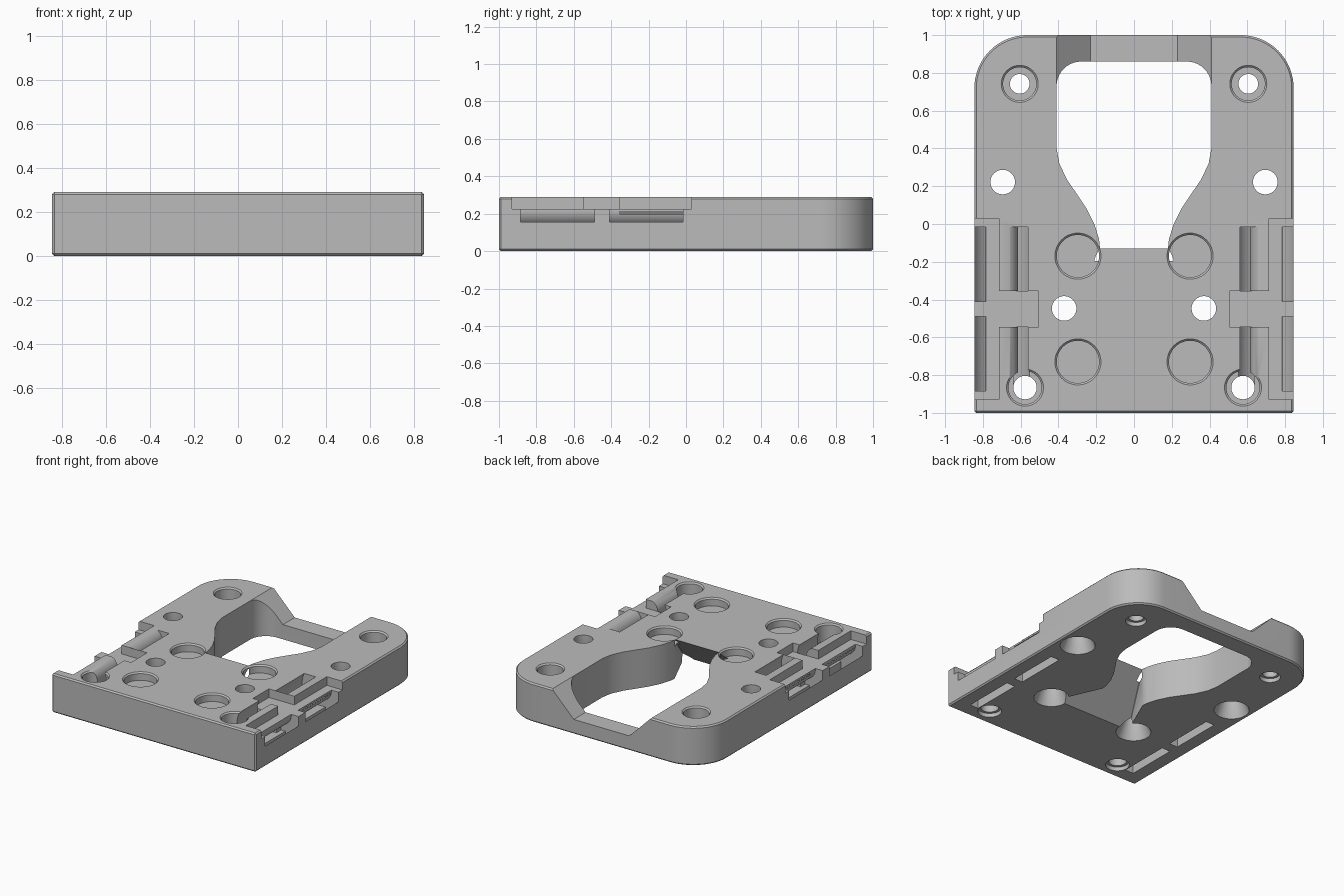
import bpy, bmesh, math
from mathutils import Vector

if "Cube" in bpy.data.objects:
    bpy.data.objects.remove(bpy.data.objects["Cube"], do_unlink=True)

H = 0.29    # plate thickness
W = 0.845   # half width

grey = bpy.data.materials.new("mid_grey")
grey.use_nodes = True
COLOUR = (0.5, 0.5, 0.5, 1)
grey.diffuse_color = COLOUR
grey.node_tree.nodes["Principled BSDF"].inputs["Base Color"].default_value = COLOUR


def to_object(name, bm):
    bmesh.ops.recalc_face_normals(bm, faces=bm.faces)
    mesh = bpy.data.meshes.new(name)
    bm.to_mesh(mesh)
    bm.free()
    mesh.materials.append(grey)
    obj = bpy.data.objects.new(name, mesh)
    bpy.context.scene.collection.objects.link(obj)
    return obj


def prism(name, points, low, high, axis="z"):
    """Extrude a 2D outline along z (points are x, y) or y (points are x, z)."""
    bm = bmesh.new()
    place = (lambda p: (p[0], p[1], low)) if axis == "z" else (lambda p: (p[0], low, p[1]))
    face = bm.faces.new([bm.verts.new(place(p)) for p in points])
    new = bmesh.ops.extrude_face_region(bm, geom=[face])["geom"]
    shift = Vector((0, 0, high - low)) if axis == "z" else Vector((0, high - low, 0))
    bmesh.ops.translate(bm, verts=[v for v in new if isinstance(v, bmesh.types.BMVert)], vec=shift)
    return to_object(name, bm)


def box(name, x0, x1, y0, y1, z0, z1):
    return prism(name, [(x0, y0), (x1, y0), (x1, y1), (x0, y1)], z0, z1)


def cone(name, x, y, r_low, r_high, z0, z1):
    bm = bmesh.new()
    bmesh.ops.create_cone(bm, cap_ends=True, segments=48, radius1=r_low, radius2=r_high, depth=z1 - z0)
    bmesh.ops.translate(bm, verts=bm.verts, vec=(x, y, (z0 + z1) / 2))
    return to_object(name, bm)


def arc(cx, cy, r, start, end, steps):
    return [(cx + r * math.cos(math.radians(start + (end - start) * i / steps)),
             cy + r * math.sin(math.radians(start + (end - start) * i / steps)))
            for i in range(steps + 1)]


def mirrored(points):
    return points + [(-x, y) for x, y in reversed(points)]


def apply_modifier(obj, mod):
    bpy.context.view_layer.objects.active = obj
    bpy.ops.object.modifier_apply(modifier=mod.name)


def cut(cutter):
    cutter.hide_render = True
    mod = plate.modifiers.new("cut", "BOOLEAN")
    mod.operation = "DIFFERENCE"
    mod.solver = "EXACT"
    mod.object = cutter
    apply_modifier(plate, mod)
    bpy.data.objects.remove(cutter, do_unlink=True)


# Base plate with rounded rear corners and a fine chamfer
R = 0.28
plate = prism("mounting_plate", mirrored([(W, -1)] + arc(W - R, 1 - R, R, 0, 90, 16)), 0, H)
chamfer = plate.modifiers.new("chamfer", "BEVEL")
chamfer.width = 0.01
chamfer.segments = 1
chamfer.angle_limit = math.radians(40)
apply_modifier(plate, chamfer)

# Keyhole shaped central opening
curve = [(.18, -.13), (.185, -.08), (.21, 0), (.25, .08), (.30, .155), (.355, .235), (.395, .32), (.41, .40)]
cut(prism("central_opening", mirrored(curve + arc(.28, .73, .13, 0, 90, 10)), -.1, H + .1))

# Sloped pocket under the front of the opening
bm = bmesh.new()
for s in (-1, 1):
    for p in [(.18, -.12, H), (.18, -.13, H), (.18, -.12, -.03), (.342, -.483, -.03)]:
        bm.verts.new((s * p[0], p[1], p[2]))
bmesh.ops.convex_hull(bm, input=bm.verts)
cut(to_object("sloped_pocket", bm))

# Rear notch with slanted sides
cut(prism("rear_notch", mirrored([(.23, .11), (.51, .39)]), .6, 1.1, "y"))

# Features repeated on both sides
for s in (1, -1):
    # Shallow round recesses with a chamfered rim
    for y in (-.17, -.73):
        cut(cone("round_recess", s * .297, y, .112, .112, H - .06, H + .1))
        cut(cone("recess_rim", s * .297, y, .107, .137, H - .015, H + .015))

    # Corner screw holes with counterbores
    for x, y, r in ((.605, .742, .052), (.577, -.866, .062)):
        cut(cone("screw_hole", s * x, y, r, r, -.1, H + .1))
        cut(cone("counterbore", s * x, y, .088, .088, H - .13, H + .1))
        cut(cone("counterbore_rim", s * x, y, .083, .113, H - .015, H + .015))
        cut(cone("lower_rim", s * x, y, r + .02, r + .02, -.1, .03))

    # Inner screw holes, countersunk from below
    for x, y in ((.695, .222), (.37, -.447)):
        cut(cone("through_hole", s * x, y, .065, .065, -.1, H + .1))
        cut(cone("countersink", s * x, y, .126, .065, -.01, .13))

    # Stepped side ledge with an inward tab
    ledge = [(.715, .03), (.715, -.355), (.505, -.355), (.505, -.545), (.715, -.545),
             (.715, -.93), (.95, -.93), (.95, .03)]
    cut(prism("side_ledge", [(s * x, y) for x, y in ledge], .225, H + .1))

    # Curved strap channels running from the top to the side, open below
    for near, far, outer in ((-.355, -.015, -.41), (-.545, -.885, -.49)):
        for start, y0, y1 in ((110, near, far), (270, outer, far)):
            steps = (368 - start) // 6
            band = arc(.70, .217, .158, start, 368, steps) + arc(.70, .217, .085, 368, start, steps)
            cut(prism("strap_channel", [(s * x, z) for x, z in band], min(y0, y1), max(y0, y1), "y"))
        cut(box("lower_slot", s * .665, s * .735, min(outer, far), max(outer, far), -.1, .085))

# Smooth curved walls while keeping hard edges
bpy.ops.object.select_all(action="DESELECT")
plate.select_set(True)
bpy.context.view_layer.objects.active = plate
bpy.ops.object.shade_smooth_by_angle(angle=math.radians(30))
